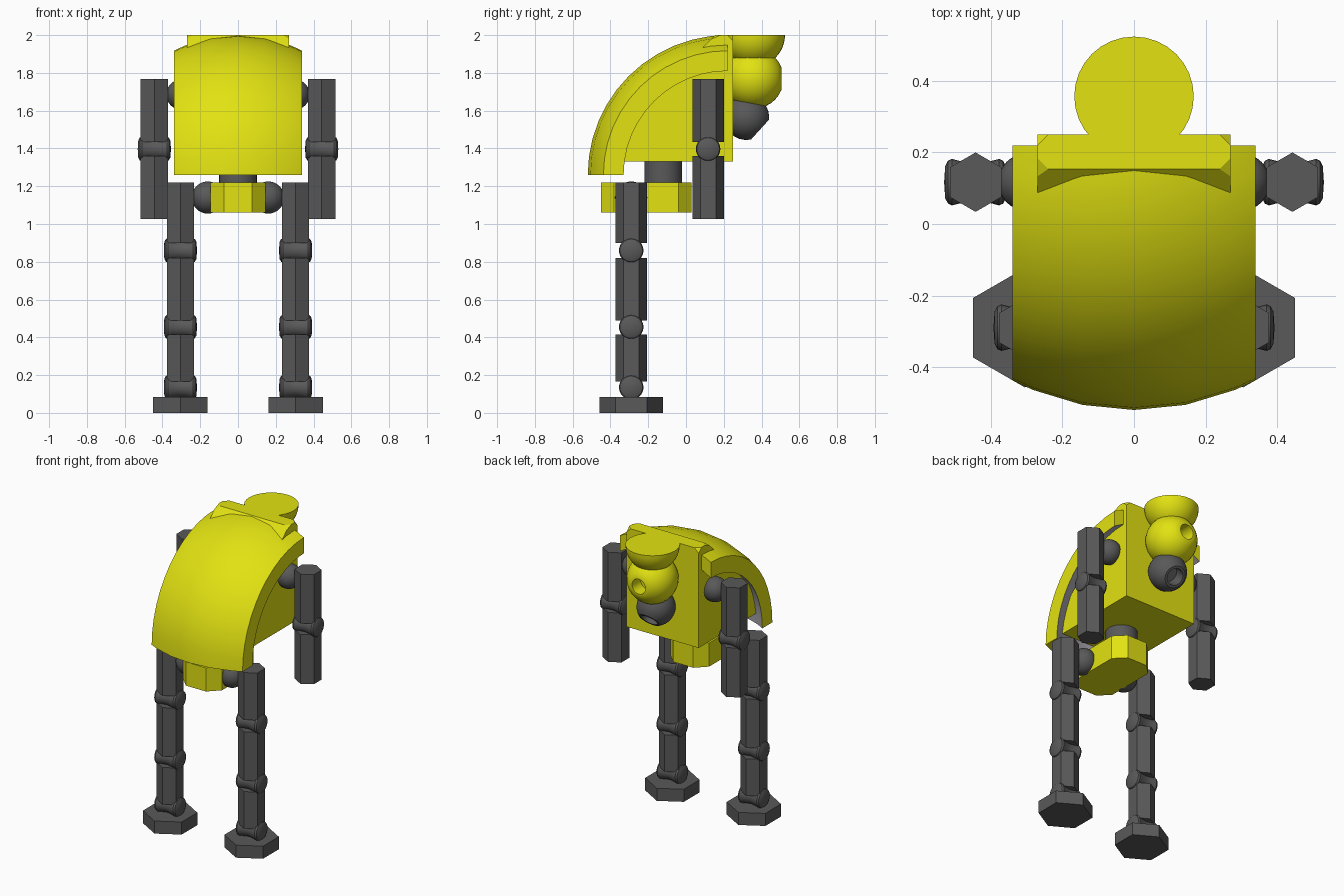
import bpy, bmesh, math
from mathutils import Matrix, Vector

if "Cube" in bpy.data.objects:
    bpy.data.objects.remove(bpy.data.objects["Cube"])


def material(name, rgb):
    m = bpy.data.materials.new(name)
    m.diffuse_color = (*rgb, 1)
    m.use_nodes = True
    m.node_tree.nodes["Principled BSDF"].inputs["Base Color"].default_value = m.diffuse_color
    return m


YELLOW = material("yellow", (0.76, 0.76, 0.006))
GREY = material("dark grey", (0.1, 0.1, 0.1))
LINING = material("pale grey", (0.45, 0.43, 0.47))


def finish(name, bm, mats, smooth=False):
    bmesh.ops.recalc_face_normals(bm, faces=bm.faces[:])
    me = bpy.data.meshes.new(name)
    bm.to_mesh(me)
    bm.free()
    ob = bpy.data.objects.new(name, me)
    bpy.context.collection.objects.link(ob)
    for m in mats:
        me.materials.append(m)
    if smooth:
        bpy.ops.object.select_all(action='DESELECT')
        ob.select_set(True)
        bpy.context.view_layer.objects.active = ob
        bpy.ops.object.shade_smooth_by_angle(angle=math.radians(32))
    return ob


def extruded(points, vec):
    bm = bmesh.new()
    f = bm.faces.new([bm.verts.new(p) for p in points])
    r = bmesh.ops.extrude_face_region(bm, geom=[f], use_keep_orig=True)
    bmesh.ops.translate(bm, vec=vec, verts=[v for v in r["geom"] if isinstance(v, bmesh.types.BMVert)])
    return bm


def hexagon(name, x, y, r, z0, z1):
    # corners point along y, flats face sideways
    pts = [(x + r * math.sin(i * math.pi / 3), y + r * math.cos(i * math.pi / 3), z0) for i in range(6)]
    finish(name, extruded(pts, (0, 0, z1 - z0)), [GREY])


def lathe(name, profile, loc, axis, mat, seg=32):
    # profile is (radius, height along axis)
    bm = bmesh.new()
    vs = [bm.verts.new((r, 0, h)) for r, h in profile]
    es = [bm.edges.new(p) for p in zip(vs, vs[1:])]
    bmesh.ops.spin(bm, geom=vs + es, cent=(0, 0, 0), axis=(0, 0, 1),
                   angle=2 * math.pi, steps=seg, use_duplicate=False)
    bmesh.ops.remove_doubles(bm, verts=bm.verts[:], dist=1e-4)
    rot = Vector((0, 0, 1)).rotation_difference(Vector(axis)).to_matrix().to_4x4()
    bmesh.ops.transform(bm, matrix=Matrix.Translation(loc) @ rot, verts=bm.verts[:])
    return finish(name, bm, [mat], True)


def arc(r, a0, a1, n):
    # angles measured from the negative axis pole
    return [(r * math.sin(a), -r * math.cos(a))
            for a in (a0 + (a1 - a0) * i / n for i in range(n + 1))]


def ball(name, loc, r):
    lathe(name, arc(r, 0, math.pi, 16), loc, (0, 0, 1), GREY)


def socket_ball(name, loc, r, cut, hole, depth, axis, mat):
    # sphere with a flat cut and a round recess
    end = math.pi - math.acos(cut / r)
    prof = arc(r, 0, end, 14) + [(hole, cut), (hole, cut - depth), (0, cut - depth)]
    lathe(name, prof, loc, axis, mat)


def joint(name, x, y, z):
    half = [(0, .088), (.045, .085), (.06, .077), (.065, .066), (.057, .035)]
    prof = half + [(.052, 0)] + [(r, -h) for r, h in reversed(half)]
    lathe(name, prof, (x, y, z), (1, 0, 0), GREY, 24)


# curved front shell: spherical band swept a quarter turn
C = Vector((0, .22, 1.26))
xs = [-.34, -.283, -.144, 0, .144, .283, .34]
loop = [(x, math.sqrt(.74 ** 2 - x * x)) for x in xs]
loop += [(x, math.sqrt(.647 ** 2 - x * x)) for x in reversed(xs)]
bm = bmesh.new()
vs = [bm.verts.new((x, C.y - r, C.z)) for x, r in loop]
es = [bm.edges.new((vs[i - 1], vs[i])) for i in range(len(vs))]
bmesh.ops.spin(bm, geom=vs + es, cent=C, axis=(1, 0, 0), angle=-math.pi / 2, steps=12)
bmesh.ops.holes_fill(bm, edges=[e for e in bm.edges if e.is_boundary], sides=0)
bmesh.ops.recalc_face_normals(bm, faces=bm.faces[:])
for f in bm.faces:
    if f.normal.dot(f.calc_center_median() - C) < -.3:
        f.material_index = 1
finish("front_shell", bm, [YELLOW, LINING], True)

# torso block with sloped front and clipped top corners
side = [(.25, 1.33), (.25, 2), (.154, 2), (-.36, 1.486), (-.36, 1.33)]
bm = extruded([(-.27, y, z) for y, z in side], (.54, 0, 0))
bmesh.ops.bevel(bm, geom=[v for v in bm.verts if v.co.z > 1.99], offset=.03,
                affect='VERTICES', segments=1, profile=.5)
finish("torso", bm, [YELLOW])

# waist and hip block
lathe("waist", [(0, 1.2), (.1, 1.2), (.1, 1.35), (0, 1.35)], (0, -.12, 0), (0, 0, 1), GREY)
hip = [(.075, -.45), (.145, -.38), (.145, -.04), (.075, .03)]
hip = hip + [(-x, y) for x, y in reversed(hip)]
finish("hip_block", extruded([(x, y, 1.06) for x, y in hip], (0, 0, .16)), [YELLOW])

# head, flat-topped bowl and jaw on the back
socket_ball("head", (0, .357, 1.77), .16, .148, .05, .09, (0, 1, 0), YELLOW)
lathe("head_bowl", arc(.167, 0, math.pi / 2, 12) + [(0, 0)], (0, .357, 2), (0, 0, 1), YELLOW)
socket_ball("jaw", (0, .32, 1.565), .12, .097, .055, .08, (0, .74, -.67), GREY)

# limbs on both sides
for s, tag in ((-1, "left"), (1, "right")):
    x, y = s * .305, -.29
    ball(tag + "_hip_joint", (s * .16, y, 1.14), .085)
    for part, z0, z1 in (("upper_leg", .9, 1.22), ("middle_leg", .49, .82), ("lower_leg", .165, .415)):
        hexagon(f"{tag}_{part}", x, y, .083, z0, z1)
    for part, z in (("thigh", .86), ("knee", .455), ("ankle", .135)):
        joint(f"{tag}_{part}_joint", x, y, z)
    hexagon(tag + "_foot", x, y, .167, 0, .085)
    x, y = s * .443, .117
    ball(tag + "_shoulder", (s * .3, y, 1.685), .08)
    hexagon(tag + "_upper_arm", x, y, .083, 1.435, 1.767)
    hexagon(tag + "_lower_arm", x, y, .083, 1.026, 1.36)
    joint(tag + "_elbow", x, y, 1.397)
